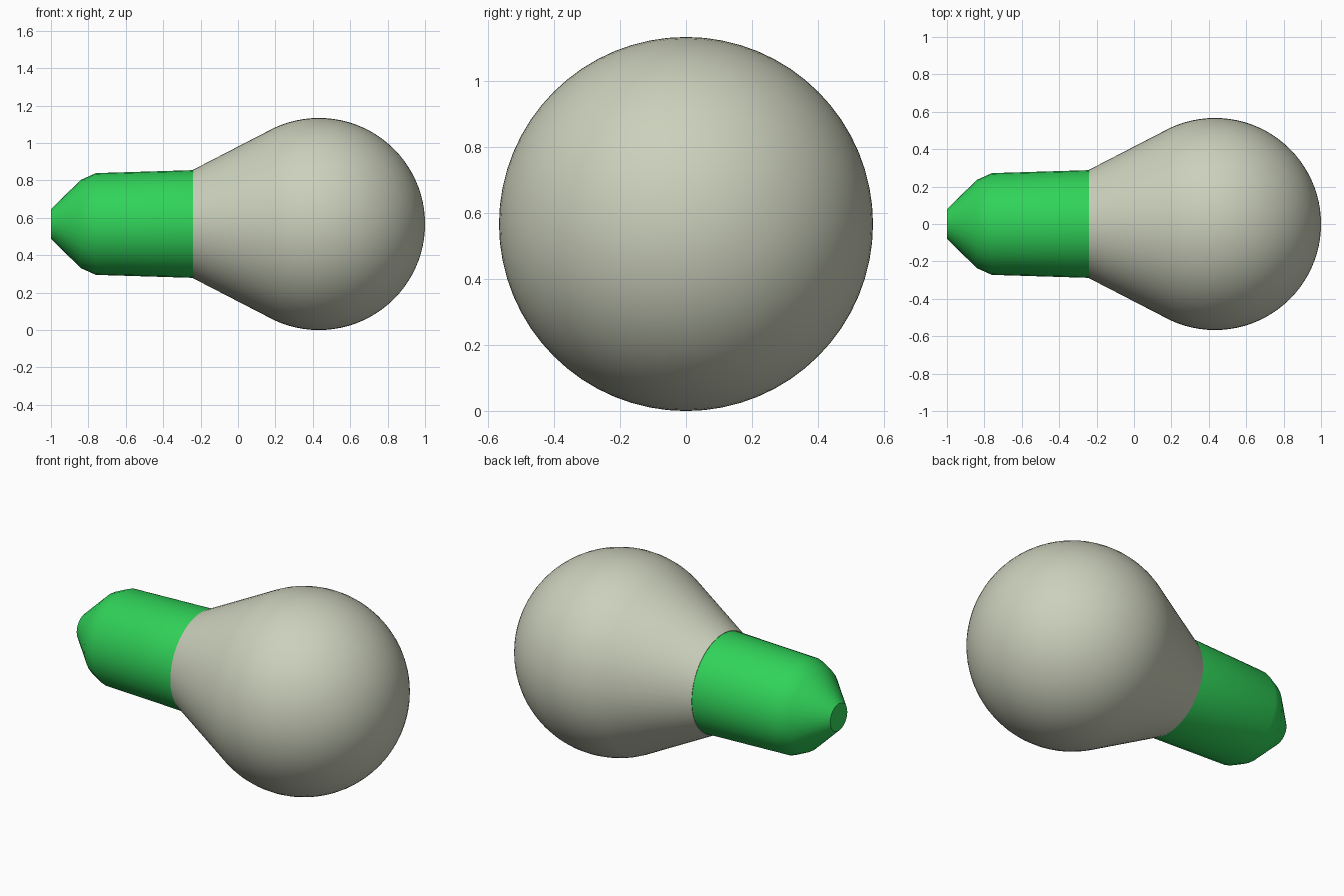
import bpy
import bmesh
import math

cube = bpy.data.objects.get("Cube")
if cube:
    bpy.data.objects.remove(cube)

RADIUS = 0.567          # glass ball radius, also the height of the long axis
CENTRE_X = 1 - RADIUS   # glass ball centre


def make_material(name, colour):
    mat = bpy.data.materials.new(name)
    mat.use_nodes = True
    mat.diffuse_color = colour
    mat.node_tree.nodes["Principled BSDF"].inputs["Base Color"].default_value = colour
    return mat


def lathe_x(name, profile, sides, mat, sharp_angle):
    """Spin (x, radius) points around the long axis; radius 0 makes a pole."""
    bm = bmesh.new()
    rings = []
    for x, r in profile:
        count = sides if r > 0 else 1
        angles = [2 * math.pi * i / sides for i in range(count)]
        rings.append([bm.verts.new((x, r * math.cos(a), RADIUS + r * math.sin(a)))
                      for a in angles])
    for a, b in zip(rings, rings[1:]):
        for i in range(sides):
            j = (i + 1) % sides
            quad = [a[i % len(a)], a[j % len(a)], b[j % len(b)], b[i % len(b)]]
            bm.faces.new(list(dict.fromkeys(quad)))
    bmesh.ops.recalc_face_normals(bm, faces=bm.faces)
    mesh = bpy.data.meshes.new(name)
    bm.to_mesh(mesh)
    bm.free()
    mesh.materials.append(mat)
    obj = bpy.data.objects.new(name, mesh)
    bpy.context.collection.objects.link(obj)
    bpy.ops.object.select_all(action="DESELECT")
    obj.select_set(True)
    bpy.context.view_layer.objects.active = obj
    bpy.ops.object.shade_smooth_by_angle(angle=math.radians(sharp_angle))
    return obj


glass_mat = make_material("frosted grey", (0.60, 0.63, 0.50, 1))
base_mat = make_material("bright green", (0.03, 0.65, 0.10, 1))

# Glass bulb: closed neck end, straight cone, then the ball
STEPS = 28
START = math.radians(115)
ball = [(CENTRE_X + RADIUS * math.cos(START * (1 - i / STEPS)),
         RADIUS * math.sin(START * (1 - i / STEPS))) for i in range(STEPS)]
lathe_x("glass_bulb", [(-0.24, 0), (-0.24, 0.29)] + ball + [(1, 0)],
        64, glass_mat, 40)

# Screw base: gently tapered sleeve, rounded shoulder and blunt contact tip
lathe_x("screw_base",
        [(-0.24, 0), (-0.24, 0.288), (-0.76, 0.272), (-0.84, 0.236),
         (-1, 0.08), (-1, 0)], 32, base_mat, 35)
